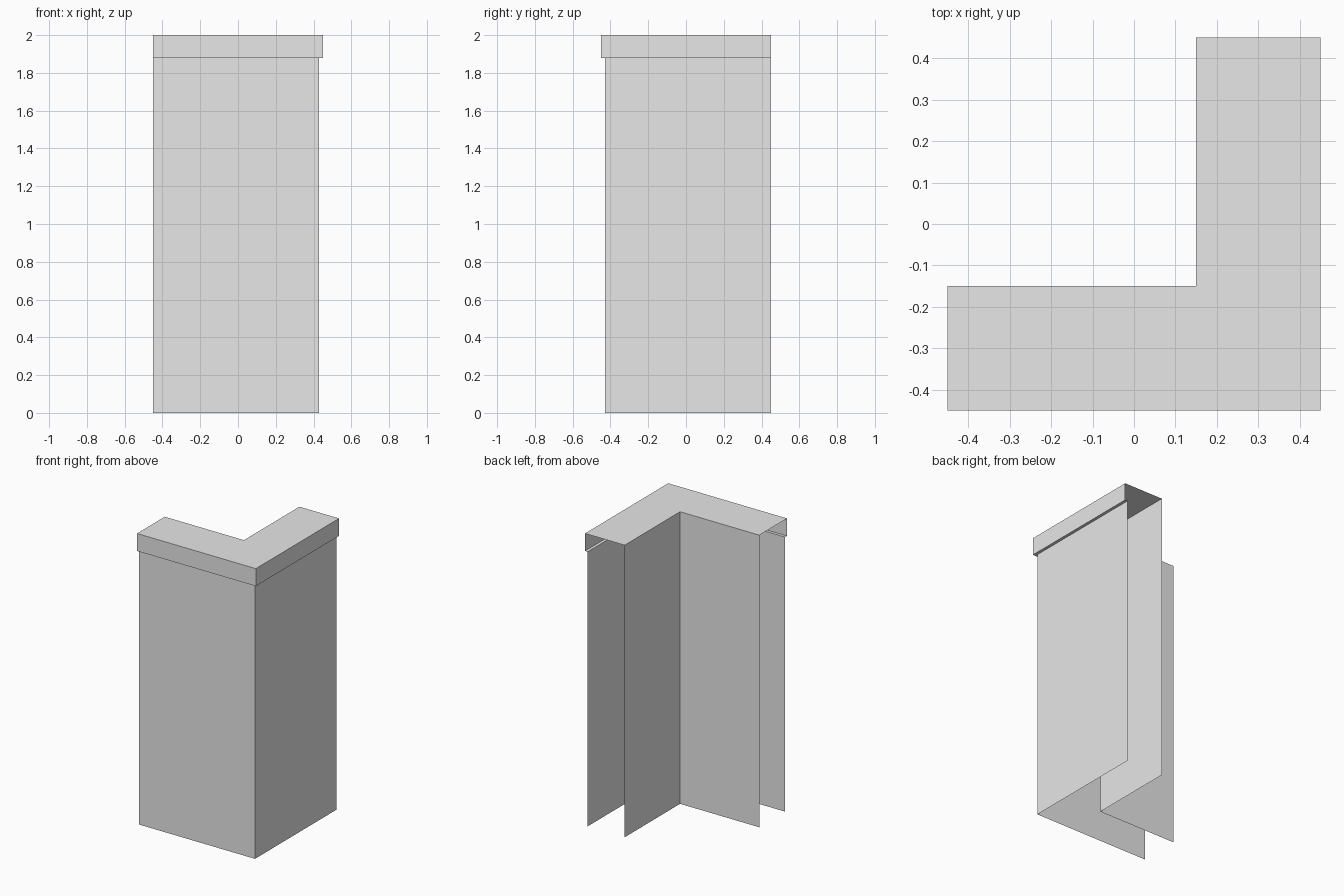
import bpy
import bmesh

cube = bpy.data.objects.get("Cube")
if cube:
    bpy.data.objects.remove(cube, do_unlink=True)

# Plain grey material
grey = bpy.data.materials.new("plain_grey")
grey.use_nodes = True
colour = (0.8, 0.8, 0.8, 1)
grey.diffuse_color = colour
grey.node_tree.nodes["Principled BSDF"].inputs["Base Color"].default_value = colour

END = 0.45           # open ends of both arms
HEIGHT = 2.0
LIP_BOTTOM = 1.88

# Thin sheet section as (offset from centre, height): inner wall, cap, lip, ledge, outer wall
section = [(0.15, 0), (0.15, HEIGHT), (0.45, HEIGHT),
           (0.45, LIP_BOTTOM), (0.43, LIP_BOTTOM), (0.43, 0)]


def l_path(offset):
    """Mitred L-shaped path around the front corner."""
    return [(-END, -offset), (offset, -offset), (offset, END)]


# Sweep the section along the L, leaving ends and bottom open
bm = bmesh.new()
rows = [[bm.verts.new((x, y, z)) for x, y in l_path(o)] for o, z in section]
for low, high in zip(rows, rows[1:]):
    for i in range(2):
        bm.faces.new((low[i], high[i], high[i + 1], low[i + 1]))

# Outward normals: the cap must face up
bm.normal_update()
cap = max(bm.faces, key=lambda f: f.calc_center_median().z)
if cap.normal.z < 0:
    bmesh.ops.reverse_faces(bm, faces=bm.faces[:])

mesh = bpy.data.meshes.new("corner_wall_with_cap")
bm.to_mesh(mesh)
bm.free()
mesh.materials.append(grey)
wall = bpy.data.objects.new("corner_wall_with_cap", mesh)
bpy.context.scene.collection.objects.link(wall)
